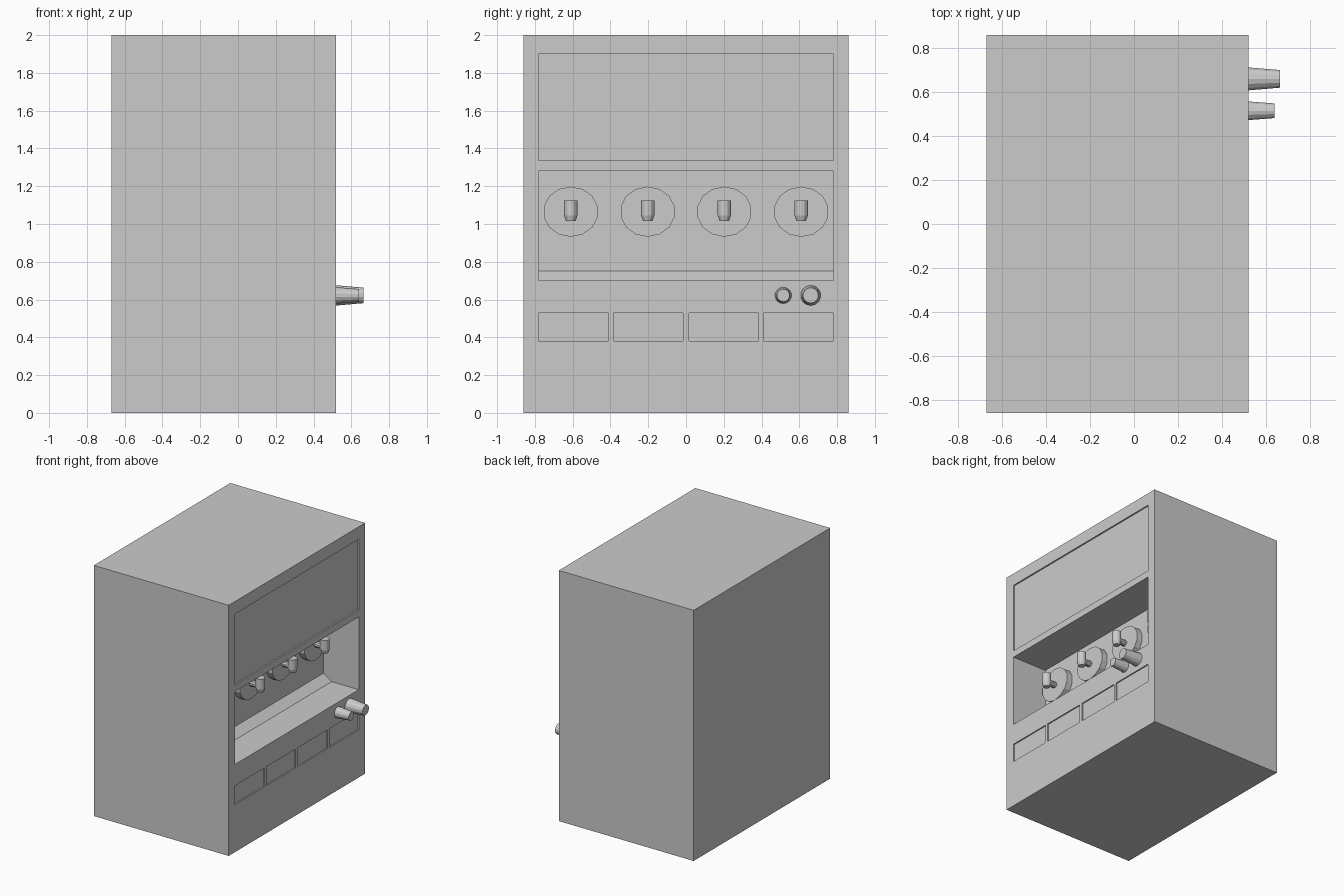
import bpy, math

if "Cube" in bpy.data.objects:
    bpy.data.objects.remove(bpy.data.objects["Cube"])

FRONT = 0.52   # x of the working face
BACK = 0.21    # x of the niche's rear wall


def prism(name, profile, y0, y1):
    """Extrude an (x, z) profile along y."""
    n = len(profile)
    verts = [(x, y, z) for y in (y0, y1) for x, z in profile]
    faces = [tuple(range(n)), tuple(range(2 * n - 1, n - 1, -1))]
    faces += [(i, i + n, (i + 1) % n + n, (i + 1) % n) for i in range(n)]
    mesh = bpy.data.meshes.new(name)
    mesh.from_pydata(verts, [], faces)
    obj = bpy.data.objects.new(name, mesh)
    bpy.context.collection.objects.link(obj)
    bpy.context.view_layer.objects.active = obj
    bpy.ops.object.select_all(action='DESELECT')
    obj.select_set(True)
    bpy.ops.object.mode_set(mode='EDIT')
    bpy.ops.mesh.select_all(action='SELECT')
    bpy.ops.mesh.normals_make_consistent(inside=False)
    bpy.ops.object.mode_set(mode='OBJECT')
    return obj


def rect(x0, x1, z0, z1):
    return [(x0, z0), (x1, z0), (x1, z1), (x0, z1)]


def cut(target, cutter):
    cutter.hide_render = True
    mod = target.modifiers.new("cut", 'BOOLEAN')
    mod.operation = 'DIFFERENCE'
    mod.solver = 'EXACT'
    mod.object = cutter
    bpy.context.view_layer.objects.active = target
    bpy.ops.object.modifier_apply(modifier=mod.name)
    bpy.data.objects.remove(cutter)


def rod_x(name, x0, x1, y, z, r0, r1, sides=14, squash=1.0):
    """Tapered rod along x; squash scales its height."""
    bpy.ops.mesh.primitive_cone_add(vertices=sides, radius1=r0, radius2=r1, depth=x1 - x0,
                                    location=((x0 + x1) / 2, y, z),
                                    rotation=(0, math.pi / 2, 0))
    obj = bpy.context.object
    obj.name = name
    # turn the polygon so a corner points sideways
    for v in obj.data.vertices:
        v.co.x, v.co.y = v.co.y * squash, v.co.x
    obj.data.flip_normals()
    return obj


def rod_z(name, x, y, z0, z1, r0, r1, sides=12):
    bpy.ops.mesh.primitive_cone_add(vertices=sides, radius1=r0, radius2=r1, depth=z1 - z0,
                                    location=(x, y, (z0 + z1) / 2))
    bpy.context.object.name = name
    return bpy.context.object


# Cabinet with serving niche (sloped strip at the back of its floor)
cabinet = prism("cabinet", rect(-0.67, FRONT, 0, 2), -0.86, 0.86)
cut(cabinet, prism("niche_cutter", [(BACK, 0.75), (0.28, 0.70), (0.6, 0.70),
                                    (0.6, 1.28), (BACK, 1.28)], -0.78, 0.78))

# Shallow recesses: display panel above, four small panels below
cut(cabinet, prism("panel_cutter", rect(FRONT - 0.012, 0.6, 1.335, 1.90), -0.78, 0.78))
for a, b in ((-0.78, -0.41), (-0.385, -0.015), (0.015, 0.385), (0.41, 0.78)):
    cut(cabinet, prism("drawer_cutter", rect(FRONT - 0.01, 0.6, 0.38, 0.53), a, b))

# Four dispensers: disc on the wall, stub, nozzle with tapered tip
for i, y in enumerate((-0.61, -0.203, 0.203, 0.61)):
    rod_x(f"disc_{i}", BACK - 0.01, 0.26, y, 1.065, 0.146, 0.146, squash=0.91)
    rod_x(f"stub_{i}", 0.25, 0.34, y, 1.06, 0.024, 0.024, sides=10)
    rod_z(f"nozzle_{i}", 0.34, y, 1.045, 1.125, 0.035, 0.035)
    rod_z(f"nozzle_tip_{i}", 0.34, y, 1.015, 1.045, 0.025, 0.035)

# Two tapered knobs
rod_x("large_knob", FRONT - 0.005, 0.665, 0.66, 0.622, 0.054, 0.041)
rod_x("small_knob", FRONT - 0.005, 0.64, 0.515, 0.622, 0.044, 0.034)
